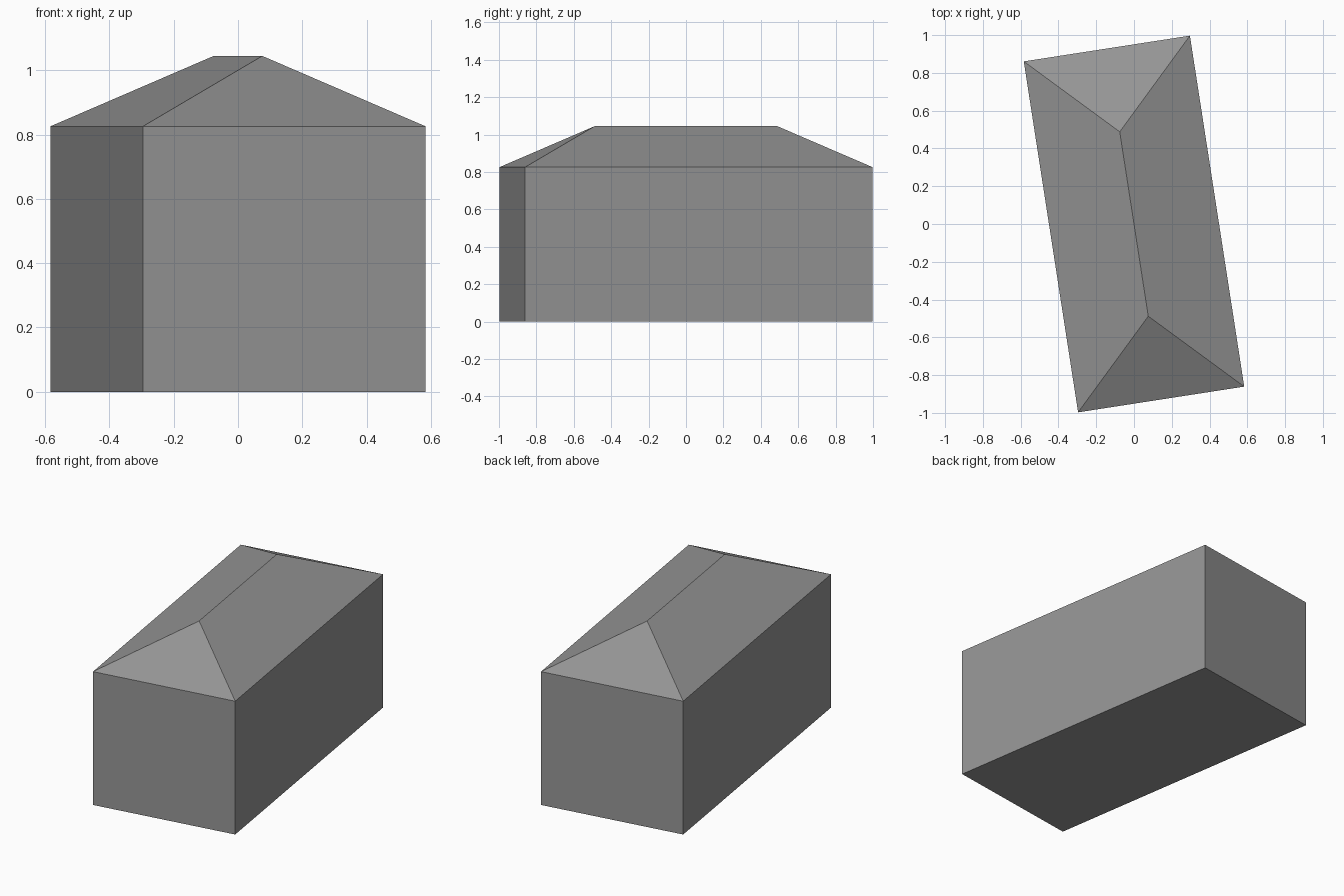
import bpy
import math
from mathutils import Matrix

cube = bpy.data.objects.get("Cube")
if cube:
    bpy.data.objects.remove(cube, do_unlink=True)

HALF_W, HALF_L = 0.445, 0.94
EAVE, RIDGE, HALF_RIDGE = 0.826, 1.045, 0.494
TURN = Matrix.Rotation(math.radians(8.8), 4, "Z")

grey = bpy.data.materials.new("plain_grey")
grey.use_nodes = True
colour = (0.3, 0.3, 0.3, 1)
grey.diffuse_color = colour
grey.node_tree.nodes["Principled BSDF"].inputs["Base Color"].default_value = colour


def footprint(z):
    return [(sx * HALF_W, sy * HALF_L, z)
            for sx, sy in ((-1, -1), (1, -1), (1, 1), (-1, 1))]


def add_part(name, verts, faces):
    mesh = bpy.data.meshes.new(name)
    mesh.from_pydata(verts, [], faces)
    mesh.transform(TURN)
    mesh.materials.append(grey)
    obj = bpy.data.objects.new(name, mesh)
    bpy.context.collection.objects.link(obj)


# Walls with a closed floor, open under the roof
sides = [(i, (i + 1) % 4, (i + 1) % 4 + 4, i + 4) for i in range(4)]
add_part("building_walls", footprint(0) + footprint(EAVE), [(3, 2, 1, 0)] + sides)

# Hipped roof: two long slopes and two triangular ends
ridge = [(0, -HALF_RIDGE, RIDGE), (0, HALF_RIDGE, RIDGE)]
add_part("hipped_roof", footprint(EAVE) + ridge,
         [(0, 1, 4), (1, 2, 5, 4), (2, 3, 5), (3, 0, 4, 5)])
